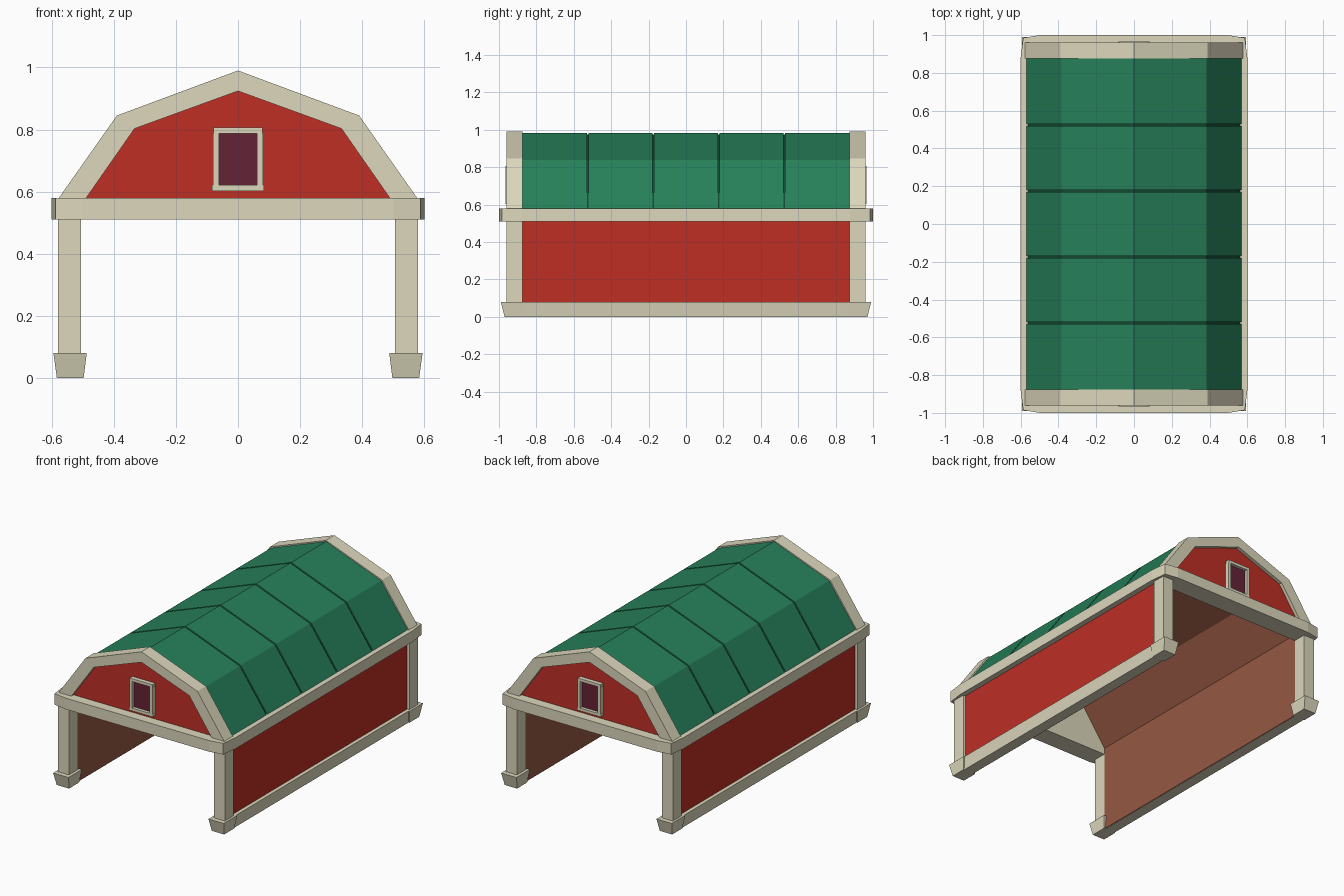
import bpy, bmesh

if "Cube" in bpy.data.objects:
    bpy.data.objects.remove(bpy.data.objects["Cube"])


def material(name, rgb):
    m = bpy.data.materials.new(name)
    lin = [((c / 255 + 0.055) / 1.055) ** 2.4 for c in rgb]
    m.diffuse_color = (*lin, 1)
    m.use_nodes = True
    m.node_tree.nodes["Principled BSDF"].inputs["Base Color"].default_value = m.diffuse_color
    return m


CREAM = material("cream trim", (220, 215, 188))
RED = material("barn red", (190, 47, 37))
GREEN = material("roof green", (38, 128, 90))
SEAM = material("seam green", (20, 72, 50))
BROWN = material("inner brown", (150, 88, 66))
PURPLE = material("window purple", (100, 35, 55))


def build(name, verts, faces, mat):
    bm = bmesh.new()
    vs = [bm.verts.new(v) for v in verts]
    for f in faces:
        bm.faces.new([vs[i] for i in f])
    bmesh.ops.recalc_face_normals(bm, faces=bm.faces)
    me = bpy.data.meshes.new(name)
    bm.to_mesh(me)
    bm.free()
    me.materials.append(mat)
    ob = bpy.data.objects.new(name, me)
    bpy.context.collection.objects.link(ob)
    return ob


def loft(name, bottom, top, mat):
    """Solid between two matching point loops."""
    n = len(bottom)
    faces = [tuple(range(n)), tuple(range(n, 2 * n))]
    faces += [(i, (i + 1) % n, n + (i + 1) % n, n + i) for i in range(n)]
    return build(name, bottom + top, faces, mat)


def slab(name, profile, y0, y1, mat):
    """Extrude an x-z profile along y."""
    return loft(name, [(x, y0, z) for x, z in profile],
                [(x, y1, z) for x, z in profile], mat)


def rect(x0, x1, y0, y1, z):
    return [(x0, y0, z), (x1, y0, z), (x1, y1, z), (x0, y1, z)]


def box(name, x0, x1, y0, y1, z0, z1, mat):
    return loft(name, rect(x0, x1, y0, y1, z0), rect(x0, x1, y0, y1, z1), mat)


def arch(half):
    """Mirror a right-hand profile that ends at the ridge."""
    return half + [(-x, z) for x, z in reversed(half[:-1])]


def band(outer, inner):
    return arch(outer) + arch(inner)[::-1]


FRAME_OUT = [(0.58, 0.575), (0.39, 0.845), (0, 0.99)]
FRAME_IN = [(0.492, 0.575), (0.333, 0.803), (0, 0.924)]
ROOF = [(0.572, 0.575), (0.384, 0.839), (0, 0.983)]
UNDER = [(0.565, 0.575), (0.379, 0.832), (0, 0.975)]
LINING_OUT = [(0.515, 0.002), (0.515, 0.56), (0.345, 0.80), (0, 0.93)]
LINING_IN = [(0.506, 0.002), (0.506, 0.55), (0.335, 0.79), (0, 0.92)]
END = 0.875

# posts and tapered feet
for sx, side in ((-1, "left"), (1, "right")):
    for sy, end in ((-1, "front"), (1, "back")):
        box(f"{end}_{side}_post", sx * 0.505, sx * 0.58,
            sy * END, sy * 0.96, 0.05, 0.53, CREAM)
        loft(f"{end}_{side}_foot",
             rect(sx * 0.497, sx * 0.583, sy * 0.87, sy * 0.97, 0),
             rect(sx * 0.487, sx * 0.594, sy * 0.857, sy * 0.99, 0.08), CREAM)
    # side wall and sill
    box(f"{side}_wall", sx * 0.512, sx * 0.565, -END, END, 0.06, 0.53, RED)
    loft(f"{side}_sill", rect(sx * 0.51, sx * 0.578, -END, END, 0),
         rect(sx * 0.51, sx * 0.588, -END, END, 0.08), CREAM)

# belt beam running around the building, with softened corners
outer, inner = [], []
q_out = [(0.6, 0.88), (0.587, 0.985), (0.5, 1.0)]
q_in = [(0.507, 0.8), (0.507, END), (0.44, END)]
for sx, sy in ((1, 1), (-1, 1), (-1, -1), (1, -1)):
    step = 1 if sx * sy > 0 else -1
    outer += [(sx * x, sy * y) for x, y in q_out[::step]]
    inner += [(sx * x, sy * y) for x, y in q_in[::step]]
n = len(outer)
rings = [(outer, 0.51), (outer, 0.58), (inner, 0.58), (inner, 0.51)]
verts = [(x, y, z) for loop, z in rings for x, y in loop]
faces = [(r * n + i, r * n + (i + 1) % n,
          (r + 1) % 4 * n + (i + 1) % n, (r + 1) % 4 * n + i)
         for r in range(4) for i in range(n)]
build("belt_beam", verts, faces, CREAM)

# roof: five panels over a dark layer that shows in the seams
slab("roof_underlayer", band(UNDER, LINING_OUT[1:]), -END, END, SEAM)
for i in range(5):
    y = -END + 0.35 * i
    slab(f"roof_panel_{i + 1}", band(ROOF, UNDER),
         y + (0.005 if i else 0), y + 0.35 - (0.005 if i < 4 else 0), GREEN)

# inner lining of walls and ceiling
slab("inner_lining", band(LINING_OUT, LINING_IN), -END, END, BROWN)

# gable ends, each with trim, red boarding and a window
for s, end in ((-1, "front"), (1, "back")):
    slab(f"{end}_gable_core", arch(FRAME_OUT), s * END, s * 0.93, CREAM)
    slab(f"{end}_gable_trim", band(FRAME_OUT, FRAME_IN), s * 0.93, s * 0.96, CREAM)
    slab(f"{end}_gable_boards", arch(FRAME_IN), s * 0.93, s * 0.938, RED)
    # window frame: sill, head and two jambs around a pane
    slab(f"{end}_window_pane", [(-0.065, 0.615), (0.065, 0.615),
         (0.065, 0.795), (-0.065, 0.795)], s * 0.937, s * 0.945, PURPLE)
    for name, x0, x1, z0, z1 in (("sill", -0.083, 0.083, 0.603, 0.621),
                                 ("head", -0.079, 0.079, 0.788, 0.806),
                                 ("left_jamb", -0.081, -0.061, 0.621, 0.788),
                                 ("right_jamb", 0.061, 0.081, 0.621, 0.788)):
        box(f"{end}_window_{name}", x0, x1, s * 0.93, s * 0.965, z0, z1, CREAM)
